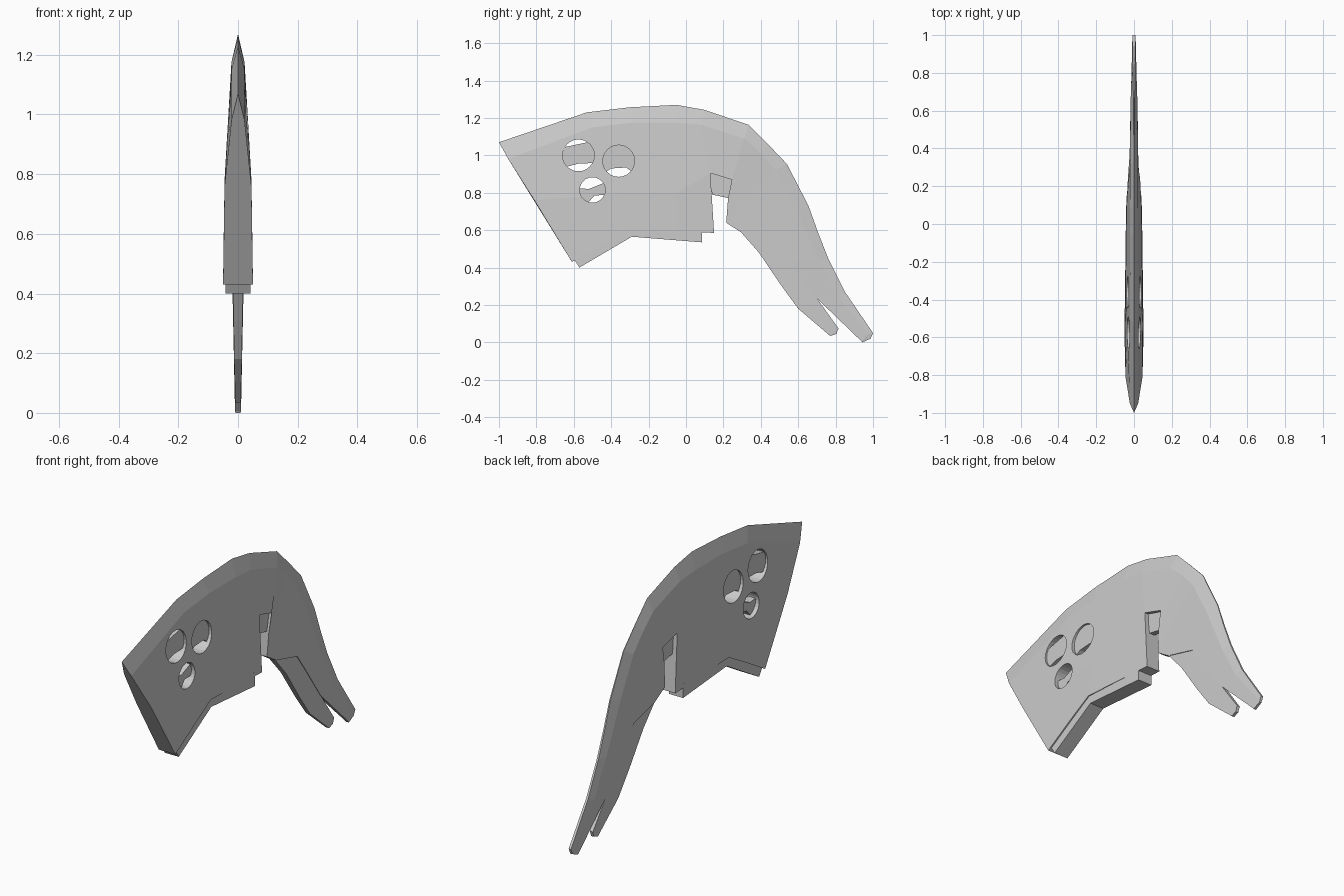
import bpy, bmesh, math


def finish(name, bm):
    bmesh.ops.remove_doubles(bm, verts=bm.verts, dist=1e-5)
    bmesh.ops.recalc_face_normals(bm, faces=bm.faces)
    me = bpy.data.meshes.new(name)
    bm.to_mesh(me)
    bm.free()
    ob = bpy.data.objects.new(name, me)
    bpy.context.collection.objects.link(ob)
    return ob


def loft(name, stations):
    """Each station lists (y, z, half width) from back ridge to lower edge; mirrored in x."""
    bm = bmesh.new()
    rings = []
    for st in stations:
        pts = [(w, y, z) for y, z, w in st] + [(-w, y, z) for y, z, w in reversed(st)]
        rings.append([bm.verts.new(p) for p in pts])
    n = len(rings[0])
    for a, b in zip(rings, rings[1:]):
        for i in range(n):
            j = (i + 1) % n
            bm.faces.new((a[i], a[j], b[j], b[i]))
    bm.faces.new(rings[0])
    bm.faces.new(rings[-1])
    # collapse the sharp ridge, where both sides meet
    bmesh.ops.dissolve_degenerate(bm, edges=bm.edges, dist=1e-5)
    return finish(name, bm)


def plate(name, outline, w):
    """Flat plate from a y-z outline, centred on x = 0."""
    bm = bmesh.new()
    a = [bm.verts.new((w, y, z)) for y, z in outline]
    b = [bm.verts.new((-w, y, z)) for y, z in outline]
    bm.faces.new(a)
    bm.faces.new(b[::-1])
    for i in range(len(a)):
        j = (i + 1) % len(a)
        bm.faces.new((a[i], b[i], b[j], a[j]))
    return finish(name, bm)


# Thick front shell with a sharp top ridge
shell = loft("main_shell", [
    [(-1, 1.07, 0), (-.95, .98, .022), (-.81, .76, .045), (-.61, .43, .05)],
    [(-.53, 1.23, 0), (-.5, 1.15, .022), (-.55, .78, .045), (-.45, .525, .049)],
    [(-.3, 1.257, 0), (-.28, 1.175, .022), (-.28, .8, .044), (-.3, .61, .047)],
    [(-.05, 1.27, 0), (-.05, 1.175, .022), (-.05, .8, .042), (-.05, .597, .044)],
    [(.10, 1.243, 0), (.08, 1.165, .022), (.13, .905, .038), (.15, .585, .04)],
])

# Three round holes through the shell
for k, (y, z, r) in enumerate([(-.575, 1.0, .085), (-.36, .97, .085), (-.5, .815, .068)]):
    circle = [(y + r * math.cos(t * math.tau / 24), z + r * math.sin(t * math.tau / 24))
              for t in range(24)]
    cutter = plate(f"hole_cutter_{k}", circle, .2)
    cutter.hide_render = True
    cutter.hide_viewport = True
    mod = shell.modifiers.new("hole", 'BOOLEAN')
    mod.operation = 'DIFFERENCE'
    mod.solver = 'EXACT'
    mod.object = cutter

# Inner core bars seen behind the holes
plate("core_bar_front", [(-.67, .93), (-.58, .955), (-.48, .96), (-.48, 1.08), (-.67, 1.04)], .018)
plate("core_bar_rear", [(-.46, .89), (-.4, .93), (-.32, .935), (-.26, .89), (-.26, 1.06), (-.46, 1.06)], .018)
plate("core_bar_low", [(-.58, .75), (-.52, .75), (-.49, .785), (-.42, .79), (-.42, .86), (-.47, .84), (-.52, .82), (-.58, .825)], .022)

# Lip showing under the shell
plate("lower_lip", [(-.595, .44), (-.57, .40), (-.29, .565), (.085, .535),
                    (.085, .61), (-.3, .65), (-.57, .49)], .042)

# Recessed web at the top of the notch
plate("notch_web", [(.12, .92), (.26, .89), (.235, .77), (.14, .79)], .016)

# Rear blade sweeping down to the back tip
loft("rear_blade", [
    [(.10, 1.243, 0), (.08, 1.165, .022), (.13, .905, .038)],
    [(.335, 1.163, 0), (.31, 1.09, .021), (.245, .87, .032)],
    [(.44, 1.058, .001), (.40, 1.01, .021), (.225, .77, .028)],
    [(.54, .953, .002), (.48, .92, .02), (.215, .64, .024)],
    [(.655, .73, .003), (.59, .71, .019), (.3, .588, .022)],
    [(.705, .59, .004), (.65, .575, .018), (.48, .54, .021)],
    [(.76, .45, .005), (.71, .44, .016), (.56, .43, .019)],
    [(.85, .27, .006), (.81, .25, .013), (.69, .245, .015)],
    [(1, .05, .007), (.975, .045, .009), (.94, .004, .01)],
    [(.987, .02, .006), (.965, .01, .007), (.942, 0, .008)],
])

# Slimmer front prong
loft("front_prong", [
    [(.32, .74, .019), (.215, .64, .019)],
    [(.42, .65, .018), (.295, .588, .018)],
    [(.50, .53, .017), (.39, .48, .017)],
    [(.60, .39, .015), (.505, .31, .015)],
    [(.69, .25, .013), (.60, .18, .013)],
    [(.815, .075, .009), (.77, .035, .009)],
    [(.804, .045, .008), (.775, .035, .008)],
])
